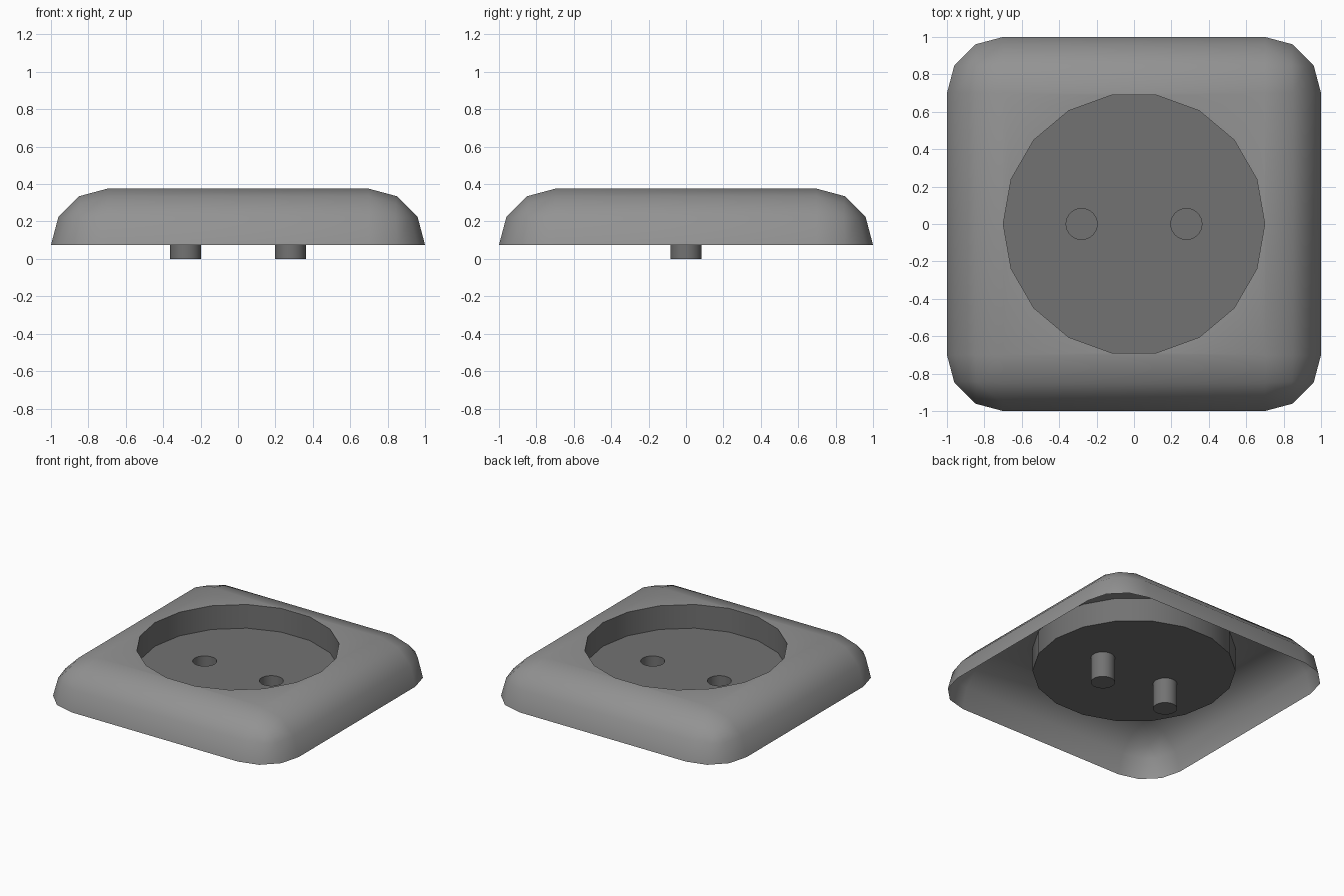
import bpy, bmesh, math

if "Cube" in bpy.data.objects:
    bpy.data.objects.remove(bpy.data.objects["Cube"])

TOP, RIM, FLOOR = 0.375, 0.075, 0.195   # heights of top, lower edge, recess floor
R_DISH, R_PIN, PIN_X = 0.699, 0.083, 0.28


def grey(name, v):
    m = bpy.data.materials.new(name)
    m.diffuse_color = (v, v, v, 1)
    m.use_nodes = True
    m.node_tree.nodes["Principled BSDF"].inputs["Base Color"].default_value = m.diffuse_color
    return m


SHELL_MAT, DISH_MAT = grey("shell_grey", 0.29), grey("dish_grey", 0.17)


def ring(bm, r, z, n, cx=0.0):
    vs = [bm.verts.new((cx + r * math.cos(2 * math.pi * i / n),
                        r * math.sin(2 * math.pi * i / n), z)) for i in range(n)]
    return vs, [bm.edges.new((vs[i], vs[(i + 1) % n])) for i in range(n)]


def walls(bm, upper, lower):
    # Inward-facing side walls of a cup
    n = len(upper)
    for i in range(n):
        j = (i + 1) % n
        bm.faces.new((upper[i], upper[j], lower[j], lower[i]))


def finish(bm, name, mat):
    mesh = bpy.data.meshes.new(name)
    bm.to_mesh(mesh)
    bm.free()
    mesh.materials.append(mat)
    ob = bpy.data.objects.new(name, mesh)
    bpy.context.collection.objects.link(ob)
    bpy.ops.object.select_all(action='DESELECT')
    ob.select_set(True)
    bpy.context.view_layer.objects.active = ob
    bpy.ops.object.shade_smooth_by_angle(angle=math.radians(35))


# Cover shell: rounded box cut open below, round opening on top
bm = bmesh.new()
bmesh.ops.create_cube(bm, size=2.0)
for v in bm.verts:
    v.co.z += TOP - 1.0
bmesh.ops.bevel(bm, geom=bm.edges[:], offset=0.3, segments=3, profile=0.5,
                affect='EDGES')
bmesh.ops.bisect_plane(bm, geom=bm.verts[:] + bm.edges[:] + bm.faces[:],
                       plane_co=(0, 0, RIM), plane_no=(0, 0, 1), dist=1e-4,
                       clear_inner=True)
top = max(bm.faces, key=lambda f: f.calc_center_median().z)
border = list(top.edges)
bmesh.ops.delete(bm, geom=[top], context='FACES_ONLY')
_, hole = ring(bm, R_DISH, TOP, 18)
bmesh.ops.triangle_fill(bm, edges=border + hole, use_beauty=True, normal=(0, 0, 1))
finish(bm, "cover_shell", SHELL_MAT)

# Recessed dish with two holes in its floor
bm = bmesh.new()
up, _ = ring(bm, R_DISH, TOP, 18)
low, edges = ring(bm, R_DISH, FLOOR, 18)
walls(bm, up, low)
for s in (-1, 1):
    edges += ring(bm, R_PIN, FLOOR, 32, s * PIN_X)[1]
bmesh.ops.triangle_fill(bm, edges=edges, use_beauty=True, normal=(0, 0, 1))
finish(bm, "recessed_dish", DISH_MAT)

# Pin wells: closed at the bottom, open into the dish
for side, s in (("left", -1), ("right", 1)):
    bm = bmesh.new()
    up, _ = ring(bm, R_PIN, FLOOR, 32, s * PIN_X)
    low, _ = ring(bm, R_PIN, 0.0, 32, s * PIN_X)
    walls(bm, up, low)
    bm.faces.new(low)
    finish(bm, side + "_pin_well", DISH_MAT)
